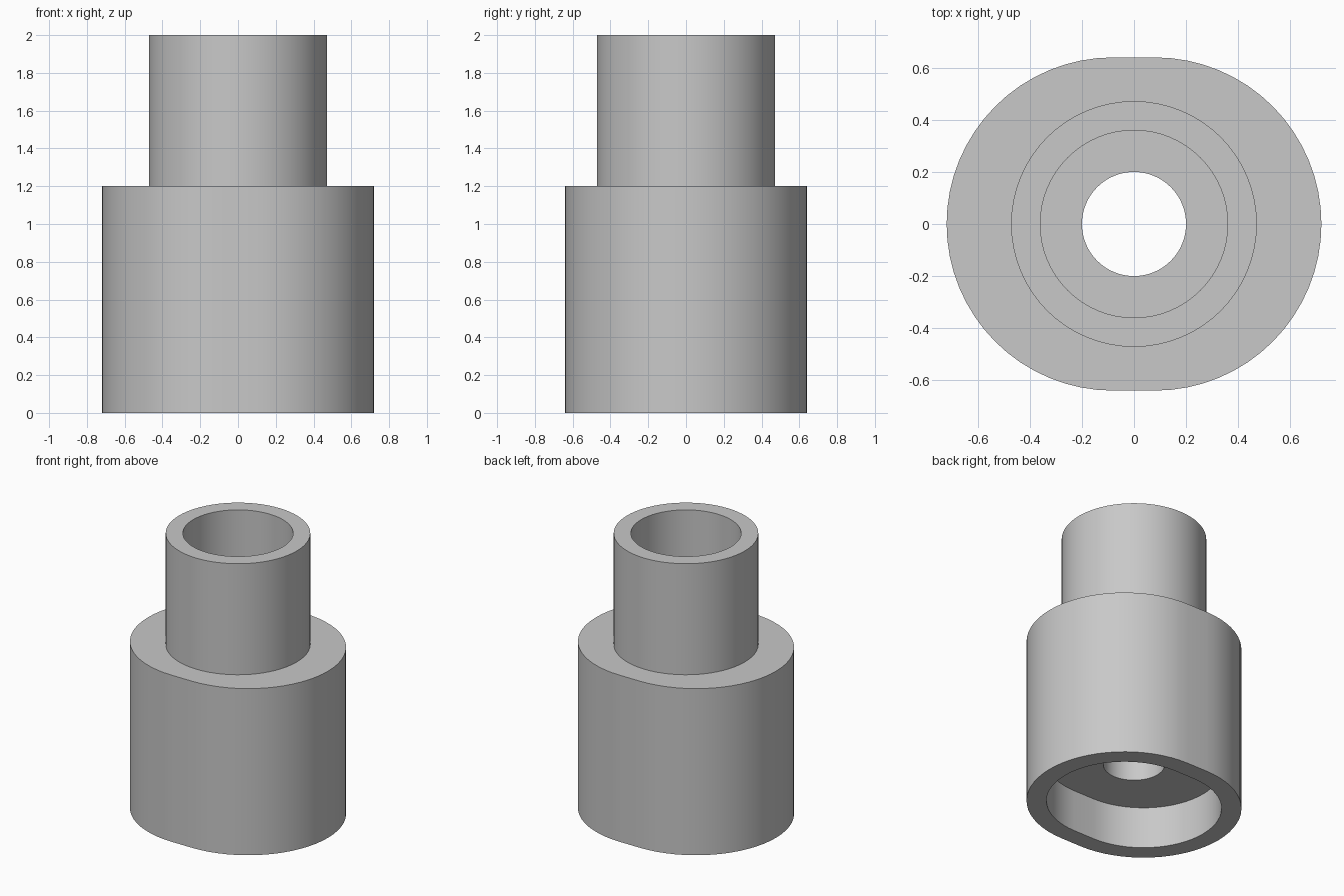
import bpy, bmesh
from math import sin, cos, pi

if "Cube" in bpy.data.objects:
    bpy.data.objects.remove(bpy.data.objects["Cube"], do_unlink=True)

HALF_STEPS = 32


def outline(radius, spread):
    """Two half circles moved apart along x; a plain circle when spread is 0."""
    points = []
    for side in (1, -1):
        for i in range(HALF_STEPS + 1):
            a = -pi / 2 + pi * i / HALF_STEPS
            points.append((side * (spread + radius * cos(a)), side * radius * sin(a)))
    return points


# Wall section: (radius, spread, height), round the outside and back through the bore
section = [
    (0.64, 0.08, 0.0), (0.64, 0.08, 1.2),    # oval body
    (0.472, 0, 1.2), (0.472, 0, 2.0),        # round neck
    (0.36, 0, 2.0), (0.36, 0, 1.2),          # neck bore
    (0.2, 0, 1.2), (0.2, 0, 0.3),            # through hole
    (0.51, 0.08, 0.3), (0.51, 0.08, 0.0),    # oval recess underneath
]

bm = bmesh.new()
rings = [[bm.verts.new((x, y, z)) for x, y in outline(r, s)] for r, s, z in section]
for lower, upper in zip(rings, rings[1:] + rings[:1]):
    for i in range(len(lower)):
        j = (i + 1) % len(lower)
        bm.faces.new((lower[i], lower[j], upper[j], upper[i]))
bmesh.ops.remove_doubles(bm, verts=bm.verts, dist=0.0001)
bmesh.ops.recalc_face_normals(bm, faces=bm.faces)

mesh = bpy.data.meshes.new("stepped_sleeve")
bm.to_mesh(mesh)
bm.free()
sleeve = bpy.data.objects.new("stepped_sleeve", mesh)
bpy.context.collection.objects.link(sleeve)

# Plain grey
grey = bpy.data.materials.new("light_grey")
grey.use_nodes = True
colour = (0.58, 0.58, 0.58, 1)
grey.diffuse_color = colour
grey.node_tree.nodes["Principled BSDF"].inputs["Base Color"].default_value = colour
mesh.materials.append(grey)

# Smooth walls with crisp rims
bpy.ops.object.select_all(action="DESELECT")
sleeve.select_set(True)
bpy.context.view_layer.objects.active = sleeve
bpy.ops.object.shade_smooth_by_angle(angle=pi / 6)
